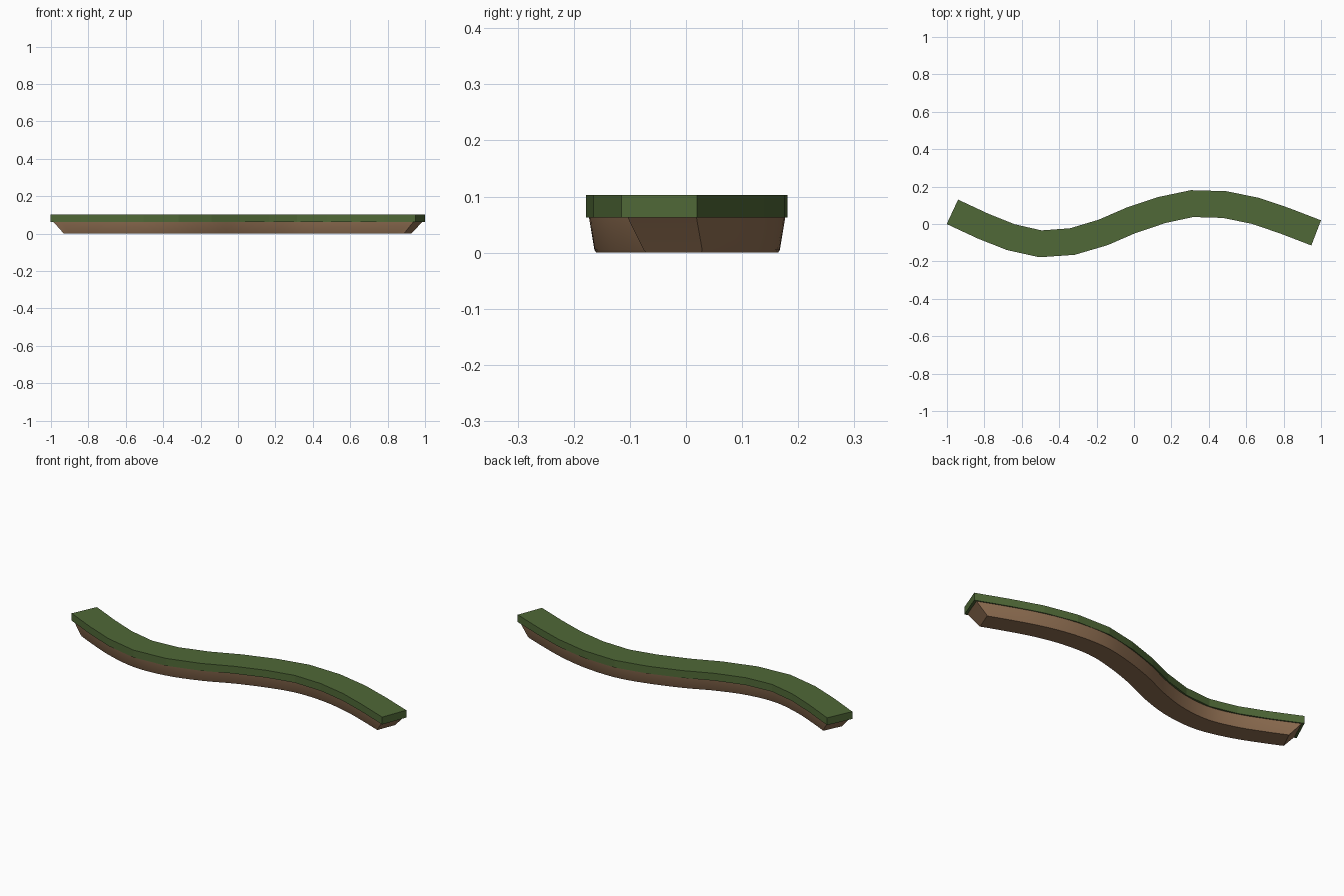
import bpy
import bmesh
import math
from mathutils import Vector

cube = bpy.data.objects.get("Cube")
if cube:
    bpy.data.objects.remove(cube)

# Centre line of the winding strip, one point per joint
PATH = [Vector(p) for p in (
    (-.971, .065), (-.81, -.01), (-.66, -.07), (-.5, -.106), (-.33, -.094),
    (-.165, -.045), (-.015, .02), (.15, .075), (.31, .109), (.485, .104),
    (.65, .07), (.805, .0175), (.974, -.0475))]
JOINTS = len(PATH) - 1
STEP = (PATH[-1] - PATH[-2]).length
PADDED = [2 * PATH[0] - PATH[1]] + PATH + [2 * PATH[-1] - PATH[-2]]


def make_material(name, rgb):
    mat = bpy.data.materials.new(name)
    mat.use_nodes = True
    mat.diffuse_color = (*rgb, 1)
    mat.node_tree.nodes["Principled BSDF"].inputs["Base Color"].default_value = (*rgb, 1)
    return mat


def sample(t):
    """Smooth position and sideways direction at path parameter t."""
    i = min(int(t), JOINTS - 1)
    f = t - i
    a, b, c, d = PADDED[i:i + 4]
    pos = b + (c - a) * f / 2 + (2 * a - 5 * b + 4 * c - d) * f * f / 2 \
        + (3 * b - a - 3 * c + d) * f ** 3 / 2
    tangent = (c - a) / 2 + (2 * a - 5 * b + 4 * c - d) * f \
        + (3 * b - a - 3 * c + d) * f * f * 3 / 2
    return pos, Vector((-tangent.y, tangent.x)).normalized()


def ribbon(name, levels, segments, mat):
    """Loft along the path; levels run top to bottom as (z, half width, end setback)."""
    bm = bmesh.new()
    rings = []
    for k in range(segments + 1):
        left, right = [], []
        for z, half, setback in levels:
            start = setback / STEP
            t = start + (JOINTS - 2 * start) * k / segments
            pos, side = sample(t)
            left.append(bm.verts.new((*(pos + side * half), z)))
            right.append(bm.verts.new((*(pos - side * half), z)))
        rings.append(left + right[::-1])
    # Skin between neighbouring sections
    n = len(rings[0])
    for r, s in zip(rings, rings[1:]):
        for j in range(n):
            m = (j + 1) % n
            bm.faces.new((r[j], r[m], s[m], s[j]))
    # Sloped ends
    for ring in (rings[0], rings[-1]):
        for j in range(len(levels) - 1):
            bm.faces.new((ring[j], ring[j + 1], ring[n - 2 - j], ring[n - 1 - j]))
    bmesh.ops.recalc_face_normals(bm, faces=bm.faces)
    mesh = bpy.data.meshes.new(name)
    bm.to_mesh(mesh)
    bm.free()
    mesh.materials.append(mat)
    obj = bpy.data.objects.new(name, mesh)
    bpy.context.collection.objects.link(obj)
    return obj


grass = make_material("grass green", (.08, .14, .038))
earth = make_material("earth brown", (.28, .16, .085))

# Flat-faced turf slab on top
ribbon("grass_top", [(.103, .072, 0), (.063, .072, 0)], JOINTS, grass)

# Smooth tapered soil underneath with a softened lower rim
soil = ribbon("soil_base", [(.064, .066, .012), (.005, .056, .066), (0, .053, .07)],
              JOINTS * 4, earth)
bpy.ops.object.select_all(action='DESELECT')
soil.select_set(True)
bpy.context.view_layer.objects.active = soil
bpy.ops.object.shade_smooth_by_angle(angle=math.radians(30))
